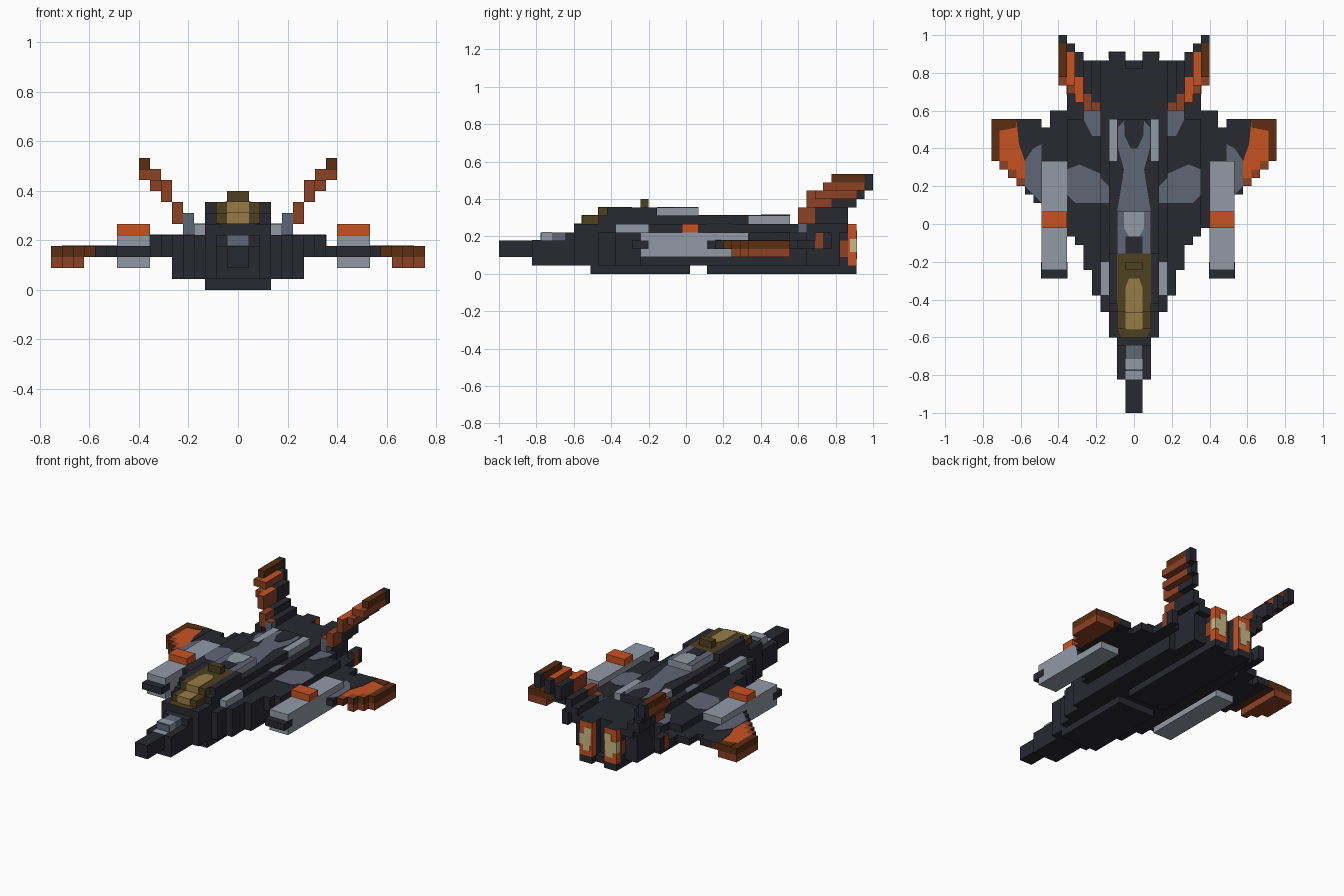
import bpy, bmesh
from mathutils import Vector

cube = bpy.data.objects.get("Cube")
if cube:
    bpy.data.objects.remove(cube)

V = 2 / 45        # size of one block
PLATE = 0.06      # painted plate thickness, in blocks


def material(name, r, g, b):
    def linear(c):
        c /= 255
        return c / 12.92 if c < 0.04 else ((c + 0.055) / 1.055) ** 2.4
    m = bpy.data.materials.new(name)
    col = (linear(r), linear(g), linear(b), 1)
    m.diffuse_color = col
    m.use_nodes = True
    m.node_tree.nodes["Principled BSDF"].inputs["Base Color"].default_value = col
    return m


DARK = material("dark hull", 40, 40, 49)
SLATE = material("slate", 96, 102, 118)
LIGHT = material("light grey", 146, 154, 166)
ORANGE = material("orange", 200, 82, 33)
RUST = material("rust", 140, 65, 37)
BROWN = material("dark brown", 92, 45, 16)
GOLD = material("canopy gold", 150, 124, 70)
OLIVE = material("canopy frame", 78, 64, 32)
CREAM = material("exhaust cream", 200, 186, 134)


def prism(name, outline, z, mats, rule=None):
    """Extrude an xy outline (in blocks) between two heights."""
    bm = bmesh.new()
    ring = [[bm.verts.new(Vector((x, y - 22.5, h)) * V) for x, y in outline] for h in z]
    bm.faces.new(ring[0])
    bm.faces.new(ring[1])
    n = len(outline)
    for k in range(n):
        j = (k + 1) % n
        bm.faces.new((ring[0][k], ring[0][j], ring[1][j], ring[1][k]))
    bmesh.ops.recalc_face_normals(bm, faces=bm.faces)
    bm.normal_update()
    if rule:
        for f in bm.faces:
            f.material_index = rule(f.normal)
    mesh = bpy.data.meshes.new(name)
    bm.to_mesh(mesh)
    bm.free()
    for m in mats:
        mesh.materials.append(m)
    ob = bpy.data.objects.new(name, mesh)
    bpy.context.collection.objects.link(ob)


def both_sides(name, outline, z, mats, rule=None, shift=0):
    """Mirrored pair; shift moves the left one further out."""
    prism(name + "_left", [(x + shift, y) for x, y in outline], z, mats, rule)
    prism(name + "_right", [(-x, y) for x, y in outline], z, mats, rule)


def block(name, mat, x, y, z, top=None, shift=0):
    """Box in blocks; a box starting at x = 0 spans the centre, others are mirrored."""
    mats = [mat, top or mat]
    rule = lambda n: int(n.z > 0.5)
    x0, x1 = (-x[1], x[1]) if x[0] == 0 else x
    outline = [(x0, y[0]), (x1, y[0]), (x1, y[1]), (x0, y[1])]
    if x[0] == 0:
        prism(name, outline, z, mats, rule)
    else:
        both_sides(name, outline, z, mats, rule, shift)


def paint(name, mat, half, height):
    """Thin painted plate across the centre line, from half an outline."""
    outline = half + [(-x, y) for x, y in reversed(half)]
    prism(name, outline, (height, height + PLATE), [mat])


def paint_pair(name, mat, outline, height):
    both_sides(name, outline, (height, height + PLATE), [mat])


# Nose
block("nose_tip", DARK, (0, 1), (0, 4), (2, 4))
block("nose", DARK, (0, 2), (4, 9), (1, 4))
block("nose_panel", SLATE, (0, 1), (5, 8), (4, 5))
block("nose_panel_band", LIGHT, (0, 1 + PLATE), (5.2, 6.4), (4, 5 + PLATE))
block("nose_base_paint", LIGHT, (0, 1), (4, 5), (4, 4 + PLATE))
block("cockpit_step", DARK, (0, 2), (8, 9), (4, 5))

# Hull, widening in steps towards the back
block("hull_core", DARK, (0, 3), (9, 41), (1, 6))
for width, start, end in ((4, 12, 41), (5, 14, 41), (6, 17, 37)):
    block("hull_side", DARK, (width - 1, width), (start, end), (1, 5))
block("keel_front", DARK, (0, 3), (11, 23), (0, 1))
block("keel_back", DARK, (0, 3), (25, 42), (0, 1))
block("keel_foot", DARK, (1, 3), (42, 43), (0, 1))
block("shoulder_panel", LIGHT, (3, 4), (14, 18), (5, 6))
block("shoulder", DARK, (3, 4), (18, 42), (5, 6))
paint_pair("shoulder_patch", SLATE, [(3, 25), (4, 25), (4, 28), (3, 27)], 6)

# Canopy and spine
paint("canopy_lip", OLIVE, [(1.5, 9), (2, 10)], 6)
block("canopy_front", OLIVE, (0, 2), (10, 12), (6, 7))
block("canopy_base", OLIVE, (0, 2), (12, 19), (6, 8))
block("canopy_sill", DARK, (2, 3), (12, 19), (6, 7))
block("canopy_rail", DARK, (2, 3), (13, 19), (7, 8))
block("canopy_fin", OLIVE, (0, 1), (17, 18), (8, 9))
block("glass_front", GOLD, (0, 1), (9.9, 12), (6, 7 + PLATE))
block("glass_top", GOLD, (0, 1), (11.9, 15), (7, 8 + PLATE))
paint("glass_back", GOLD, [(1, 15), (0.6, 16)], 8)
block("spine_high", LIGHT, (0, 2), (19, 24), (7, 8), SLATE)
paint("spine_shade", DARK, [(1, 19), (1, 21)], 8)
paint("spine_light", LIGHT, [(0.6, 21), (1.2, 22), (1.2, 24)], 8)
block("spine", DARK, (0, 2), (19, 35), (6, 7))
block("spine_edge", DARK, (2, 3), (19, 30), (6, 7))
block("spine_rail", LIGHT, (2, 3), (30, 35), (6, 7))
paint("spine_patch", SLATE,
      [(2, 24), (1.5, 27), (1.2, 29), (1.9, 31.5), (1.9, 34), (1, 35)], 7)
paint("spine_tail_patch", DARK, [(0.4, 31.5), (1.1, 33), (1.2, 35)], 7 + PLATE)

# Wings: one column of blocks at a time, swept at the leading edge
for i in range(6, 17):
    front = i + 14
    back = 39 if i < 8 else 36 if i < 10 else 34 if i == 10 else 35
    column = (i, i + 1)
    if i < 8:
        block("wing_root", DARK, column, (front, 35), (3, 5))
        block("wing_root_back", DARK, column, (35, back), (3, 4))
    elif i < 13:
        block("wing", DARK, column, (front, back), (3, 4))
    else:
        edge = BROWN if i == 16 else RUST
        block("wing_tip_edge", BROWN, column, (front, front + 1), (3, 4), edge)
        block("wing_tip", BROWN, column, (front + 1, back), (3, 4),
              BROWN if i == 16 else ORANGE)
        if i > 13:
            block("wing_tip_under", RUST, column, (front, back), (2, 3))
paint_pair("wing_tip_shade", DARK, [(13, 30), (13.7, 32), (14, 35), (13, 35)], 4)
paint_pair("wing_tip_back", BROWN, [(14, 35), (14, 34), (16, 33.6), (16, 35)], 4)
paint_pair("wing_patch", SLATE,
           [(11, 25), (12, 26), (13, 27), (13, 30), (12, 31.5), (11, 32)], 4)
paint_pair("wing_root_patch", SLATE,
           [(4, 25), (7, 25), (8, 26), (8, 29), (6.5, 29.6), (4, 28.5)], 5)

# Wing pods, the left one mounted a block further out
block("pod", LIGHT, (8, 11), (17, 30), (2, 5), shift=1)
block("pod_nose", DARK, (8 - PLATE, 11 + PLATE), (16, 18), (3, 4), shift=1)
block("pod_band", ORANGE, (8, 11), (22, 24), (5, 6), shift=1)

# Canted tail fins, each column further out, higher and further back
block("fin_root", SLATE, (4, 5), (36, 37), (5, 7), RUST)
block("fin_root_back", DARK, (4, 5), (37, 42), (5, 7))
paint_pair("fin_root_patch", SLATE, [(4, 33), (5, 33), (6, 35), (6, 36), (4, 36)], 5)
for k in range(4):
    x, y, z = 5 + k, 36 + k, (6, 8, 9, 10)[k]
    front_end = y + (2, 3, 5, 5)[k]
    top = (RUST, ORANGE, ORANGE, BROWN)[k]
    block("fin_low", RUST, (x, x + 1), (y, front_end), (z, z + 1))
    step = y + k // 2
    block("fin_high", BROWN if k == 3 else RUST, (x, x + 1), (step, front_end),
          (z + 1, z + 2), top)
    block("fin_back", DARK, (x, x + 1), (front_end, y + 6), (z, z + 2))

# Small stabiliser stubs beside the tail
block("stub", DARK, (7, 8), (38, 40), (3, 5))
block("stub_mark", RUST, (8, 8 + PLATE), (38, 39), (3, 5))

# Exhausts
block("exhaust_base", DARK, (1, 3), (41, 42), (1, 6))
block("exhaust", ORANGE, (1, 3), (42, 43), (1, 6), DARK)
block("exhaust_side_mark", RUST, (3, 3 + PLATE), (41, 42), (2, 4))
block("exhaust_glow", CREAM, (1.2, 3 + PLATE), (42.2, 43 + PLATE), (2.6, 4.2))
block("exhaust_glow_upper", CREAM, (1, 2.2), (42.9, 43 + PLATE), (4.2, 5.2))
block("exhaust_glow_lower", CREAM, (1.3, 2.4), (42.9, 43 + PLATE), (1.8, 2.6))
